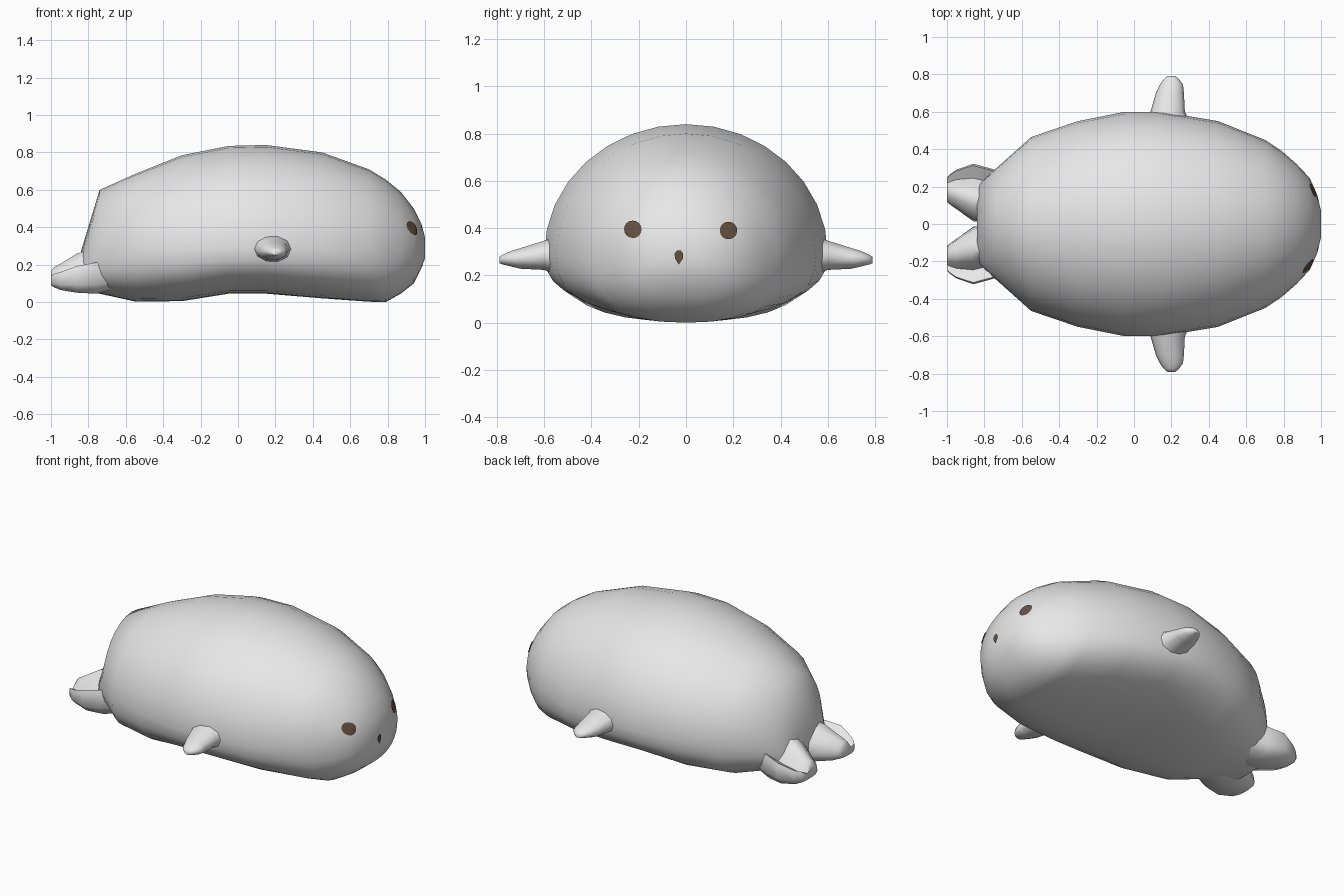
import bpy, bmesh, math
from mathutils import Vector
from mathutils.bvhtree import BVHTree

if "Cube" in bpy.data.objects:
    bpy.data.objects.remove(bpy.data.objects["Cube"])


def material(name, rgb):
    m = bpy.data.materials.new(name)
    m.diffuse_color = (*rgb, 1)
    m.use_nodes = True
    m.node_tree.nodes["Principled BSDF"].inputs["Base Color"].default_value = m.diffuse_color
    return m


FUR = material("pale grey fur", (0.8, 0.8, 0.8))
BROWN = material("dark brown", (0.13, 0.083, 0.055))


def finish(name, bm, mat, angle=50):
    me = bpy.data.meshes.new(name)
    bm.to_mesh(me)
    bm.free()
    ob = bpy.data.objects.new(name, me)
    bpy.context.collection.objects.link(ob)
    me.materials.append(mat)
    bpy.ops.object.select_all(action='DESELECT')
    ob.select_set(True)
    bpy.context.view_layer.objects.active = ob
    bpy.ops.object.shade_smooth_by_angle(angle=math.radians(angle))
    return ob


def loft(rings):
    """Skin a list of closed rings and cap both ends."""
    bm = bmesh.new()
    vs = [[bm.verts.new(p) for p in r] for r in rings]
    n = len(vs[0])
    for a, b in zip(vs, vs[1:]):
        for i in range(n):
            j = (i + 1) % n
            bm.faces.new((a[i], a[j], b[j], b[i]))
    bm.faces.new(vs[0])
    bm.faces.new(vs[-1])
    bmesh.ops.recalc_face_normals(bm, faces=bm.faces)
    bm.normal_update()
    return bm


# Body: (x, half width, bottom z, widest z, top z)
BODY = [(-0.84, 0.20, 0.05, 0.15, 0.27), (-0.74, 0.295, 0.045, 0.24, 0.60),
        (-0.55, 0.465, 0.003, 0.27, 0.685), (-0.30, 0.55, 0.005, 0.28, 0.785),
        (-0.05, 0.60, 0.045, 0.29, 0.835), (0.15, 0.60, 0.045, 0.29, 0.84),
        (0.45, 0.55, 0.02, 0.28, 0.80), (0.70, 0.45, 0.002, 0.28, 0.71),
        (0.79, 0.39, 0.0, 0.28, 0.655), (0.87, 0.32, 0.045, 0.28, 0.59),
        (0.94, 0.245, 0.10, 0.285, 0.50), (0.98, 0.155, 0.18, 0.29, 0.42),
        (1.0, 0.07, 0.235, 0.29, 0.345)]
SEG = 32


def body_ring(x, w, lo, mid, hi):
    """Rounded dome above the widest line, flatter belly below it."""
    ring = []
    for i in range(SEG):
        a = 2 * math.pi * i / SEG
        c, s = math.cos(a), math.sin(a)
        if s > 0:
            ring.append((x, w * c, mid + s * (hi - mid)))
        else:
            p = 2 / 2.5
            ring.append((x, math.copysign(w * abs(c) ** p, c), mid - abs(s) ** p * (mid - lo)))
    return ring


bm = loft([body_ring(*b) for b in BODY])
surface = BVHTree.FromBMesh(bm)
finish("body", bm, FUR)

# Front flippers: (y, x centre, x half, z centre, z half)
FRONT = [(0.46, 0.19, 0.15, 0.28, 0.11), (0.60, 0.18, 0.092, 0.285, 0.065),
         (0.70, 0.192, 0.075, 0.272, 0.046), (0.745, 0.2, 0.062, 0.27, 0.033),
         (0.775, 0.2, 0.04, 0.267, 0.022), (0.79, 0.2, 0.022, 0.265, 0.014)]
# Rear flippers: (x, inner y, outer y, bottom z, top z)
REAR = [(-0.66, 0.02, 0.26, 0.07, 0.30), (-0.76, 0.0, 0.295, 0.045, 0.29),
        (-0.86, 0.015, 0.322, 0.05, 0.26), (-0.95, 0.08, 0.29, 0.065, 0.205),
        (-0.985, 0.105, 0.265, 0.08, 0.185), (-1.0, 0.12, 0.25, 0.09, 0.165)]
# Rear cross-section: high inside, a groove, then a raised outer lip
SECTION = [(0, 0.3), (0.04, 0.65), (0.25, 0.95), (0.45, 1), (0.6, 0.8), (0.75, 0.5),
           (0.97, 0.68), (1, 0.55), (1, 0.2), (0.85, 0), (0.4, 0), (0.1, 0.08)]

for side, s in (("left", 1), ("right", -1)):
    rings = [[(cx + hx * math.cos(t * math.pi / 5), s * y, cz + hz * math.sin(t * math.pi / 5))
              for t in range(10)] for y, cx, hx, cz, hz in FRONT]
    finish(side + " front flipper", loft(rings), FUR, 60)
    rings = [[(x, s * (yi + (yo - yi) * u), lo + (hi - lo) * v) for u, v in SECTION]
             for x, yi, yo, lo, hi in REAR]
    finish(side + " rear flipper", loft(rings), FUR, 50)


def patch(name, cy, cz, outline):
    """Thin face mark laid over the head, projected along x."""
    bm = bmesh.new()

    def point(y, z):
        hit = surface.ray_cast(Vector((2, cy + y, cz + z)), Vector((-1, 0, 0)))
        return bm.verts.new(hit[0] + Vector((0.007, 0, 0)))

    centre = point(0, 0)
    rings = [[point(y * k, z * k) for y, z in outline] for k in (0.35, 0.7, 1)]
    n = len(outline)
    for i in range(n):
        j = (i + 1) % n
        bm.faces.new((centre, rings[0][i], rings[0][j]))
        for a, b in zip(rings, rings[1:]):
            bm.faces.new((a[i], b[i], b[j], a[j]))
    bm.normal_update()
    return finish(name, bm, BROWN)


# Eyes and nose, outlines counter-clockwise seen from +x
circle = [(0.037 * math.cos(math.pi * i / 8), 0.037 * math.sin(math.pi * i / 8)) for i in range(16)]
patch("right eye", -0.225, 0.395, circle)
patch("left eye", 0.18, 0.39, circle)
patch("nose", -0.03, 0.28, [(0.018, 0.012), (0.008, 0.025), (-0.008, 0.025), (-0.018, 0.012),
                            (-0.017, -0.008), (0, -0.034), (0.017, -0.008)])
